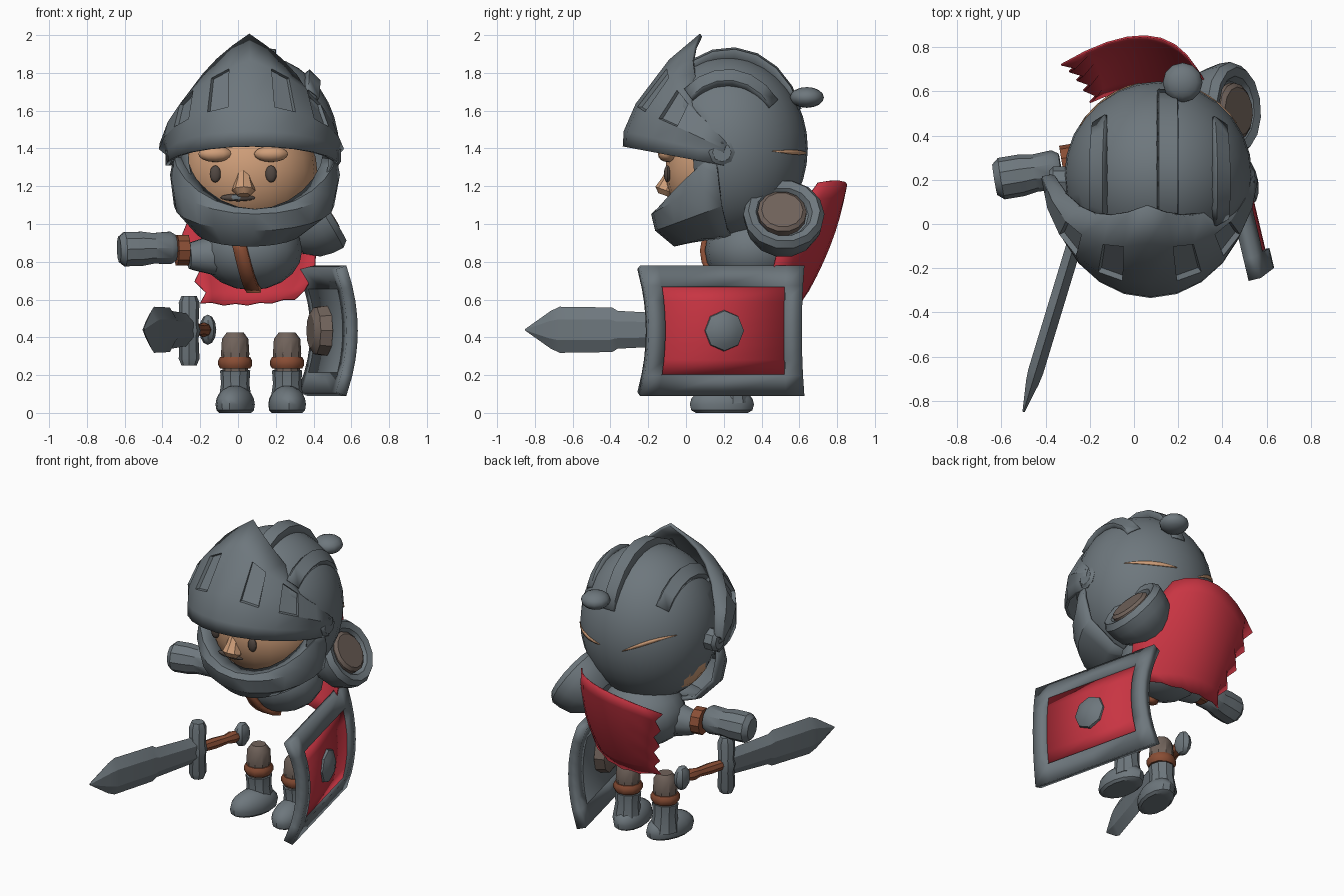
import bpy, bmesh, math
from mathutils import Vector
from math import sin, cos, pi, sqrt, radians

if "Cube" in bpy.data.objects:
    bpy.data.objects.remove(bpy.data.objects["Cube"])


def material(name, rgb):
    m = bpy.data.materials.new(name)
    m.diffuse_color = (*rgb, 1)
    m.use_nodes = True
    m.node_tree.nodes["Principled BSDF"].inputs["Base Color"].default_value = m.diffuse_color
    return m


STEEL = material("steel", (0.155, 0.185, 0.205))
RED = material("red cloth", (0.58, 0.035, 0.055))
SKIN = material("skin", (0.62, 0.34, 0.19))
LEATHER = material("brown leather", (0.25, 0.075, 0.035))
TAUPE = material("taupe cloth", (0.165, 0.125, 0.105))
DARK = material("dark brown", (0.085, 0.065, 0.055))


def finish(name, bm, mat, angle=35, thick=0):
    bmesh.ops.recalc_face_normals(bm, faces=bm.faces)
    me = bpy.data.meshes.new(name)
    bm.to_mesh(me)
    bm.free()
    ob = bpy.data.objects.new(name, me)
    bpy.context.collection.objects.link(ob)
    me.materials.append(mat)
    if thick:
        s = ob.modifiers.new("thickness", 'SOLIDIFY')
        s.thickness, s.offset = thick, 0
    bpy.ops.object.select_all(action='DESELECT')
    ob.select_set(True)
    bpy.context.view_layer.objects.active = ob
    bpy.ops.object.shade_smooth_by_angle(angle=radians(angle))
    return ob


def grid(rows, keep=lambda i, j: True):
    """Sheet of quads through rows of points."""
    bm = bmesh.new()
    vs = [[bm.verts.new(p) for p in r] for r in rows]
    for i in range(len(vs) - 1):
        for j in range(len(vs[0]) - 1):
            if keep(i, j):
                bm.faces.new((vs[i][j], vs[i][j + 1], vs[i + 1][j + 1], vs[i + 1][j]))
    return bm


def sphere(c, r, seg=16, rings=10):
    bm = bmesh.new()
    bmesh.ops.create_uvsphere(bm, u_segments=seg, v_segments=rings, radius=1)
    for v in bm.verts:
        v.co = Vector((c[k] + r[k] * v.co[k] for k in range(3)))
    return bm


def ball(name, c, r, mat, seg=12, rings=8):
    return finish(name, sphere(c, r, seg, rings), mat)


def lathe(name, p0, p1, profile, mat, n=10):
    """Turned part along p0-p1; profile is (fraction, radius)."""
    p0, p1 = Vector(p0), Vector(p1)
    q = (p1 - p0).to_track_quat('Z', 'Y')
    bm = bmesh.new()
    rings = [[bm.verts.new(p0.lerp(p1, t) + q @ Vector((r * cos(2 * pi * k / n), r * sin(2 * pi * k / n), 0)))
              for k in range(n)] for t, r in profile]
    for a, b in zip(rings, rings[1:]):
        for k in range(n):
            bm.faces.new((a[k], a[(k + 1) % n], b[(k + 1) % n], b[k]))
    bm.faces.new(rings[0])
    bm.faces.new(rings[-1])
    return finish(name, bm, mat)


def over(c, r, b, t, s=1.0):
    """Ellipsoid point: b is sideways angle, t runs from the back over the top."""
    return (c[0] + s * r[0] * sin(b), c[1] + s * r[1] * cos(b) * cos(t), c[2] + s * r[2] * cos(b) * sin(t))


ANG = [radians(-90 + 15 * k) for k in range(13)]

# Head and face
HC, HR = (0.065, 0.22, 1.28), (0.355, 0.33, 0.33)
ball("head", HC, HR, SKIN, 20, 14)
lathe("nose", (0.03, -0.05, 1.33), (0.03, -0.11, 1.16), [(0, .025), (.6, .045), (.9, .062), (1.05, .035)], SKIN, 8)
for x in (-0.12, 0.175):
    y = HC[1] - HR[1] * sqrt(1 - ((x - HC[0]) / HR[0]) ** 2)
    ball("eye", (x, y - 0.005, 1.265), (0.03, 0.018, 0.045), DARK)
    ball("eyebrow", (x, y - 0.005, 1.37), (0.09, 0.05, 0.042), SKIN)
ball("mouth", (0.0, -0.072, 1.14), (0.095, 0.02, 0.02), DARK)
ball("tooth", (-0.01, -0.087, 1.142), (0.03, 0.012, 0.016), STEEL, 6, 4)

# Helmet bowl, open at the face
BC, BR = (0.11, 0.22, 1.40), (0.42, 0.42, 0.485)
bm = sphere(BC, BR, 28, 18)
gap = [f for f in bm.faces if f.calc_center_median().y < 0.06 and 1.0 < f.calc_center_median().z < 1.6]
bmesh.ops.delete(bm, geom=gap, context='FACES')
finish("helmet_bowl", bm, STEEL, thick=0.01)


# Chin guard with an inner lip
def rim(a, w, d):
    return (.09 + w * sin(a), .16 - d * cos(a), 1.36 - .29 * max(0, cos(a)) ** 1.2)


chin = [[rim(a, .36, .23) for a in ANG],
        [rim(a, .425, .31) for a in ANG],
        [(.09 + .44 * sin(a), .17 - .345 * cos(a), 1.26 - .21 * max(0, cos(a))) for a in ANG],
        [(.085 + .415 * sin(a), .19 - .345 * cos(a), 1.10 - .13 * cos(a)) for a in ANG],
        [(.06 + .28 * sin(a), .22 - .28 * cos(a), .97 - .08 * cos(a)) for a in ANG],
        [(.06 + .15 * sin(a), .25 - .15 * cos(a), .93) for a in ANG]]
finish("chin_guard", grid(chin), STEEL, thick=0.02)


# Raised visor with a pointed top and sunken slots
def visor_top(a):
    s, k = (1 if a > 0 else -1), abs(a) / (pi / 2)
    return Vector((.06 + s * (.54 * k - .12 * k * k), .08 - .22 * k + .36 * k ** 2.2, 2.0 - .37 * k - .21 * k ** 3))


def visor_low(a):
    return Vector((.075 + .45 * sin(a), .2 - .52 * cos(a), 1.37 + .12 * cos(a)))


rows = [[(.075 + .45 * sin(a), .2 - .525 * cos(a), 1.31 + .10 * cos(a)) for a in ANG]]
for f in (0, .25, .7, 1):
    rows.append([visor_low(a).lerp(visor_top(a), f) +
                 Vector((sin(a) * .05, -cos(a) * .05, .02)) * 4 * f * (1 - f) for a in ANG])
bm = grid(rows)
bm.faces.ensure_lookup_table()
slots = [bm.faces[2 * 12 + j] for j in (2, 4, 7, 9)]
bmesh.ops.inset_individual(bm, faces=slots, thickness=0.03, depth=0.0)
for f in slots:
    c = f.calc_center_median()
    inward = (Vector((.08, .25, c.z)) - c).normalized() * 0.02
    for v in f.verts:
        v.co += inward
finish("visor", bm, STEEL, 30, thick=0.02)
for s in (-1, 1):
    lathe("visor_hinge", (.09 + s * .38, .19, 1.38), (.08 + s * .465, .19, 1.38), [(0, .07), (.8, .07), (1, .05)], STEEL, 8)

# Helmet crest, side ridges, rear knob and slits
for name, b, w, start, lift in (("crest", 0.10, .11, 25, .08), ("side_ridge", -0.68, .10, 40, .05),
                                ("side_ridge", 0.72, .10, 40, .05)):
    strip = []
    for t in range(start, 131, 15):
        s = 1.02 + lift * max(0, sin(pi * (t - start) / 110))
        strip.append([over(BC, BR, b + d * w, radians(t), s if abs(d) < 1 else .99) for d in (-1, -.8, .8, 1)])
    finish(name, grid(strip), STEEL, thick=0.01)
ball("rear_knob", (0.22, 0.64, 1.67), (0.09, 0.09, 0.055), STEEL)
for s, lean in ((1, 0), (-1, .35)):
    strip = [[over(BC, BR, s * (.2 + .13 * k), -.05 + lean * k / 6 + d * .03 * sin(pi * (k + .3) / 6.6), 1.012)
              for d in (-1, 1)] for k in range(7)]
    finish("helmet_slit", grid(strip), SKIN, thick=0.006)

# Breastplate and chest strap
TC, TR = (0.07, 0.35, 0.86), (0.27, 0.25, 0.21)
ball("breastplate", TC, TR, STEEL, 16, 10)
strip = [[over(TC, TR, -.25 + .05 * k + d, radians(165 + 15 * k), 1.05) for d in (-.13, .13)] for k in range(7)]
finish("chest_strap", grid(strip), LEATHER, thick=0.03)

# Shoulder shell with the open arm socket on the shield side, tilted up
lathe("shoulder_shell", (.28, .51, .95), (.475, .52, 1.07),
      [(0, .13), (.3, .19), (.6, .21), (.85, .215), (1, .19), (.95, .15), (.8, .13)], STEEL, 14)
lathe("arm_socket", (.41, .505, 1.03), (.475, .51, 1.075), [(0, .13), (.8, .13), (1, .11)], TAUPE, 14)

# Sword arm: sleeve plate, strap and gauntlet
lathe("upper_arm", (0, .32, .84), (-.26, .27, .83), [(0, .13), (.5, .11), (.9, .08), (1, .07)], STEEL)
lathe("arm_strap", (-.265, .28, .86), (-.325, .27, .86), [(0, .085), (1, .085)], LEATHER)
lathe("gauntlet", (-.33, .25, .875), (-.63, .2, .865), [(0, .07), (.1, .09), (.4, .085), (.6, .095), (.9, .095), (1, .07)], STEEL)

# Cape: quadratic sheet with a ragged free edge
CAPE = [[(.28, .70, 1.22), (.05, .85, 1.21), (-.33, .72, 1.08)],
        [(.41, .48, .84), (.10, .75, .89), (-.26, .65, .82)],
        [(.30, .50, .60), (.05, .60, .57), (-.20, .55, .58)]]


def quad(p, t):
    return (Vector(p[0]) * (1 - t) * (1 - 2 * t) + Vector(p[1]) * 4 * t * (1 - t) + Vector(p[2]) * t * (2 * t - 1))


rows = []
for i in range(9):
    r = [quad([quad([CAPE[k][c] for k in range(3)], i / 8) for c in range(3)], j / 8) for j in range(9)]
    r[-1] += Vector((.045 * (i % 2), 0, 0))
    rows.append(r)
for j in range(1, 8, 2):
    rows[-1][j].z += .01
finish("cape", grid(rows), RED, thick=0.008)

# Legs, leather bands and boots
for x, turn in ((-0.015, .03), (0.26, -.01)):
    lathe("leg", (x, .24, .2), (x, .24, .425), [(0, .065), (.5, .075), (.85, .07), (1, .045)], TAUPE)
    lathe("leg_band", (x, .24, .235), (x, .24, .295), [(0, .08), (.3, .09), (.7, .09), (1, .08)], LEATHER)
    lathe("boot_shaft", (x, .25, .05), (x, .24, .225), [(0, .09), (.6, .075), (1, .08)], STEEL)
    bm = sphere((x, .19, .045), (.1, .17, .1), 14, 10)
    for v in bm.verts:
        v.co.z = max(v.co.z, 0)
        v.co.x += turn * (v.co.y - .19) / .17
    finish("boot_foot", bm, STEEL)

# Sword pointing forward
TIP, END = Vector((-.50, -.85, .44)), Vector((-.16, .27, .44))
D = (END - TIP).normalized()
N = Vector((D.y, -D.x, 0))
UP = Vector((0, 0, 1))
blade = []
for d, h, w in ((0, .005, .005), (.14, .10, .03), (.19, .122, .035), (.48, .118, .035), (.51, .10, .035), (.82, .085, .035)):
    c = TIP + D * d
    blade.append([c + UP * h * a + N * w * b for a, b in ((1, 0), (.45, 1), (-.45, 1), (-1, 0), (-.45, -1), (.45, -1), (1, 0))])
bm = grid(blade)
bmesh.ops.remove_doubles(bm, verts=bm.verts, dist=.0005)
finish("blade", bm, STEEL, 20)
g = TIP + D * .83
lathe("guard", g - UP * .19, g + UP * .18, [(0, .04), (.1, .055), (.4, .05), (.5, .06), (.6, .05), (.9, .055), (1, .04)], STEEL, 8)
lathe("grip", g, END - D * .03, [(0, .03), (.4, .036), (.7, .03), (.85, .04), (1, .03)], LEATHER, 8)
ball("pommel", END, (.045, .06, .08), STEEL, 8, 6)

# Shield on the other side, bowed outwards
SC, SU, SN = Vector((.465, .19, .435)), Vector((-.23, .97, 0)), Vector((.97, .23, 0))


def shield_rows(w, h, off):
    return [[SC + SU * a * (.93 + .07 * (abs(z) / .34) ** 2) + SN * (off + .07 * (1 - (z / .34) ** 2) - .03) + UP * z
             for a in w] for z in h]


inner_h = [-.23 + .46 * k / 6 for k in range(7)]
finish("shield_body", grid(shield_rows([-.43, 0, .43], [-.32, *inner_h, .32], -.01)), STEEL, thick=.03)
finish("shield_panel", grid(shield_rows([-.355, 0, .355], inner_h, .012)), RED, thick=.008)
finish("shield_frame", grid(shield_rows([-.45, -.35, 0, .35, .45], [-.335, *inner_h, .335], .005),
                            lambda i, j: i in (0, 7) or j in (0, 3)), STEEL, thick=.06)
bc = SC + SN * .045
lathe("shield_boss", bc, bc + SN * .05, [(0, .11), (.4, .105), (.8, .07), (1, .025)], STEEL, 8)
bi = SC + SN * .01 + SU * .02
lathe("shield_pad", bi, bi - SN * .09, [(0, .14), (.7, .13), (1, .09)], TAUPE)
